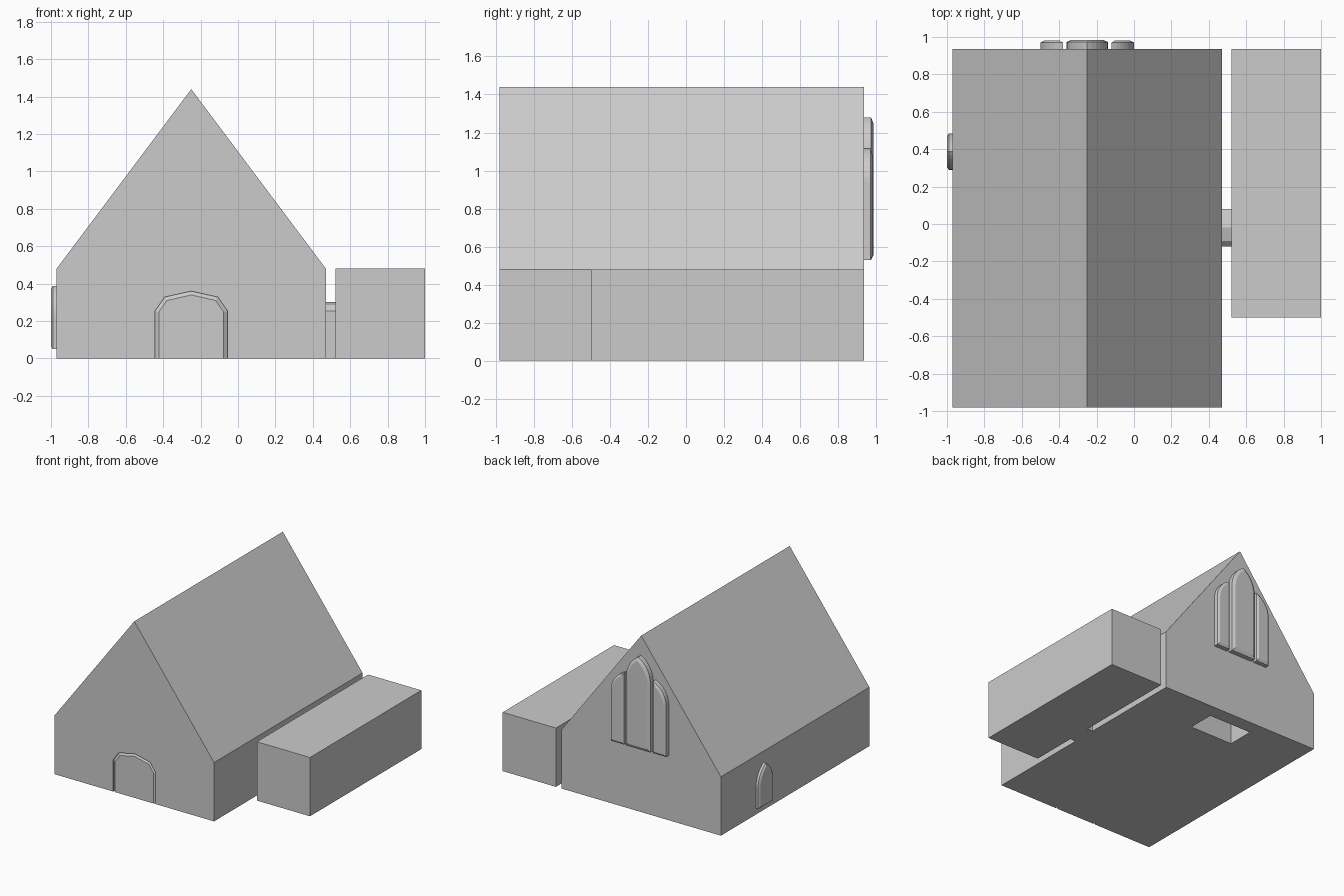
import bpy, bmesh, math

if "Cube" in bpy.data.objects:
    bpy.data.objects.remove(bpy.data.objects["Cube"])


def prism(name, pts, axis, start, end, inset=0.0, chamfer=0.0):
    """Extrude a 2D profile (u, z) along x or y, with an optional chamfer at the end."""
    def place(u, z, d):
        return (d, u, z) if axis == 'x' else (u, d, z)
    bm = bmesh.new()
    sign = 1 if end > start else -1
    stop = end - sign * chamfer
    back = [bm.verts.new(place(u, z, start)) for u, z in pts]
    front = [bm.verts.new(place(u, z, stop)) for u, z in pts]
    bm.faces.new(back)
    cap = bm.faces.new(front)
    n = len(pts)
    for i in range(n):
        j = (i + 1) % n
        bm.faces.new((back[i], back[j], front[j], front[i]))
    bmesh.ops.recalc_face_normals(bm, faces=bm.faces)
    if inset:
        bmesh.ops.inset_region(bm, faces=[cap], thickness=inset, depth=chamfer,
                               use_even_offset=True)
    mesh = bpy.data.meshes.new(name)
    bm.to_mesh(mesh)
    bm.free()
    obj = bpy.data.objects.new(name, mesh)
    bpy.context.collection.objects.link(obj)
    return obj


def half_arch(w, spring, peak, steps=8):
    """Arc from the outer springing point (w, spring) to the tip (0, peak)."""
    h = peak - spring
    r = (w * w + h * h) / (2 * w)
    full = math.asin(min(1, h / r))
    return [(w - r + r * math.cos(full * i / steps), spring + r * math.sin(full * i / steps))
            for i in range(steps + 1)]


def mirrored(c, half, base):
    """Closed symmetric profile about u = c from a half outline ending at the tip."""
    right = [(c + u, z) for u, z in half]
    left = [(c - u, z) for u, z in reversed(half[:-1])]
    return [(c + half[0][0], base)] + right + left + [(c - half[0][0], base)]


CX = -0.25

# Main hall with steep gable roof
hall = prism("hall", mirrored(CX, [(0.72, 0.48), (0, 1.44)], 0), 'y', -0.98, 0.935)

# Door tunnel cut from the front, leaving an opening in the floor at the back
door_half = [(0.193, 0.255), (0.142, 0.328), (0, 0.36)]
cutter = prism("door_cutter", mirrored(CX, door_half, -0.1), 'y', -1.1, 0.82)
cutter.hide_render = True
cutter.display_type = 'WIRE'
cut = hall.modifiers.new("door_opening", 'BOOLEAN')
cut.operation = 'DIFFERENCE'
cut.solver = 'EXACT'
cut.object = cutter

# Chamfered door block filling the tunnel, flush with the front wall
door = prism("door", mirrored(CX, door_half, 0), 'y', 0.6, -0.98, 0.02, 0.015)
for v in door.data.vertices:
    if v.co.z < 0.05:
        v.co.z = 0

# Low side building and the short passage to it
prism("side_building", [(0.52, 0), (1, 0), (1, 0.48), (0.52, 0.48)], 'y', -0.5, 0.935)
prism("passage", mirrored(-0.02, [(0.1, 0.255), (0.07, 0.285), (0, 0.302)], 0),
      'x', 0.46, 0.53)

# Rear triple window: pointed centre with a half arch on each side
prism("rear_window_centre", mirrored(CX, half_arch(0.11, 1.09, 1.28), 0.53),
      'y', 0.92, 0.985, 0.025, 0.012)
side = half_arch(0.12, 0.94, 1.115)
for name, s in (("rear_window_right", 1), ("rear_window_left", -1)):
    pts = [(0, 0.53), (0.12, 0.53)] + side
    prism(name, [(CX + s * (0.13 + u), z) for u, z in pts], 'y', 0.92, 0.98, 0.018, 0.01)

# Small pointed window on the left wall
prism("left_window", mirrored(0.387, half_arch(0.097, 0.22, 0.388), 0.05),
      'x', -0.95, -1.0, 0.015, 0.01)
